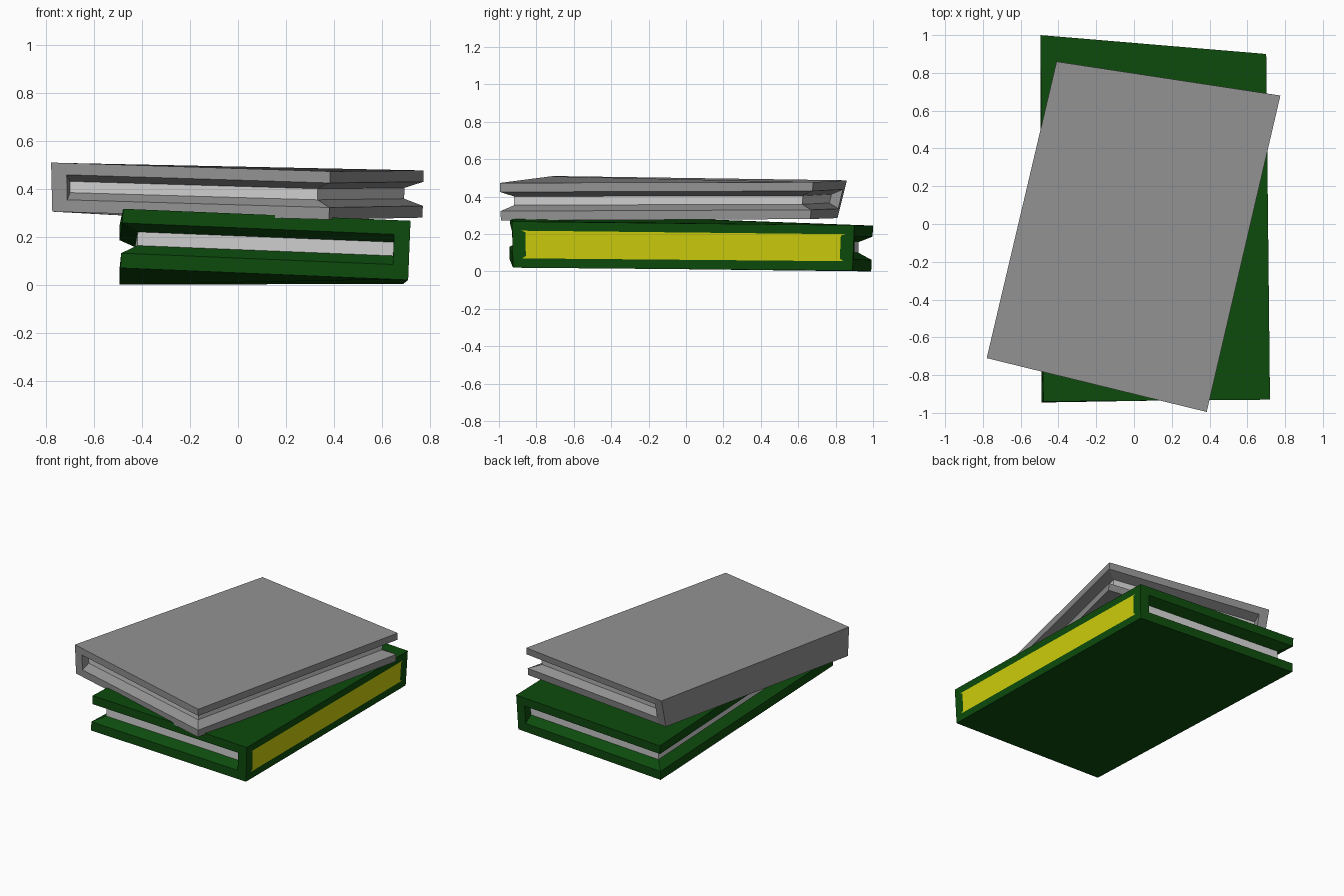
import bpy, bmesh
from mathutils import Vector

cube = bpy.data.objects.get("Cube")
if cube:
    bpy.data.objects.remove(cube, do_unlink=True)


def material(name, r, g, b):
    m = bpy.data.materials.new(name)
    m.use_nodes = True
    m.diffuse_color = (r, g, b, 1)
    m.node_tree.nodes["Principled BSDF"].inputs["Base Color"].default_value = (r, g, b, 1)
    return m


green = material("green cover", 0.004, 0.07, 0.004)
gray = material("gray cover", 0.29, 0.29, 0.29)
paper = material("paper", 0.62, 0.62, 0.62)
yellow = material("yellow spine panel", 0.61, 0.61, 0.004)

LIP_LOW, LIP_HIGH = 0.25, 0.76      # inner edges of the covers
PAGE_LOW, PAGE_HIGH = 0.40, 0.63    # visible page block
BORDER, DEPTH_U, DEPTH_V = 0.055, 0.055, 0.035


def book(name, bottom, top, cover, panel):
    """Corners run spine-front, fore-front, fore-back, spine-back."""
    low = [Vector(p) for p in bottom]
    high = [Vector(p) for p in top]
    bm = bmesh.new()
    cache = {}

    def vert(u, v, w):
        # u: spine to fore edge, v: front to back, w: bottom to top
        key = (u, v, w)
        if key not in cache:
            a, b, c, d = [p.lerp(q, w) for p, q in zip(low, high)]
            cache[key] = bm.verts.new(a.lerp(b, u).lerp(d.lerp(c, u), v))
        return cache[key]

    def face(points, slot=0):
        f = bm.faces.new([vert(*p) for p in points])
        f.material_index = slot
        return f

    def band(p, q, w0, w1, slot=0):
        face([(*p, w0), (*q, w0), (*q, w1), (*p, w1)], slot)

    # cover outline and the recessed page outline
    outer = [(0, 0), (BORDER, 0), (1, 0), (1, 1), (BORDER, 1), (0, 1)]
    inner = [(BORDER, DEPTH_V), (1 - DEPTH_U, DEPTH_V),
             (1 - DEPTH_U, 1 - DEPTH_V), (BORDER, 1 - DEPTH_V)]
    groove = outer[1:5]

    # top and bottom covers
    for w in (0, 1):
        face([(*p, w) for p in outer])

    # cover edges
    for p, q in zip(outer, outer[1:]):
        band(p, q, 0, LIP_LOW)
        band(p, q, LIP_HIGH, 1)
    # solid ends beside the spine
    for p, q in (outer[:2], outer[4:]):
        band(p, q, LIP_LOW, LIP_HIGH)

    # sloped groove walls and pages
    for i in range(3):
        for lip, page in ((LIP_LOW, PAGE_LOW), (LIP_HIGH, PAGE_HIGH)):
            face([(*groove[i], lip), (*groove[i + 1], lip),
                  (*inner[i + 1], page), (*inner[i], page)])
        band(inner[i], inner[i + 1], PAGE_LOW, PAGE_HIGH, 1)
    for i in (0, 3):
        face([(*groove[i], LIP_LOW), (*inner[i], PAGE_LOW),
              (*inner[i], PAGE_HIGH), (*groove[i], LIP_HIGH)])

    # spine with an inset panel
    levels = (0, LIP_LOW, LIP_HIGH, 1)
    spine = face([(0, 0, w) for w in levels] + [(0, 1, w) for w in reversed(levels)])
    bmesh.ops.recalc_face_normals(bm, faces=bm.faces[:])
    bmesh.ops.inset_individual(bm, faces=[spine], thickness=0.07)
    spine.material_index = 2

    mesh = bpy.data.meshes.new(name)
    bm.to_mesh(mesh)
    bm.free()
    for m in (cover, paper, panel):
        mesh.materials.append(m)
    bpy.context.collection.objects.link(bpy.data.objects.new(name, mesh))


# lower book, spine on +x
book("lower_book",
     [(0.71, -0.925, 0.02), (-0.49, -0.945, 0.07), (-0.495, 0.99, 0), (0.69, 0.89, 0.004)],
     [(0.72, -0.93, 0.267), (-0.48, -0.94, 0.317), (-0.495, 1, 0.245), (0.7, 0.9, 0.247)],
     green, yellow)

# upper book, spine on -x
book("upper_book",
     [(-0.775, -0.705, 0.305), (0.38, -0.99, 0.272), (0.77, 0.665, 0.28), (-0.41, 0.81, 0.285)],
     [(-0.78, -0.71, 0.51), (0.385, -0.995, 0.473), (0.775, 0.68, 0.477), (-0.41, 0.86, 0.487)],
     gray, gray)
